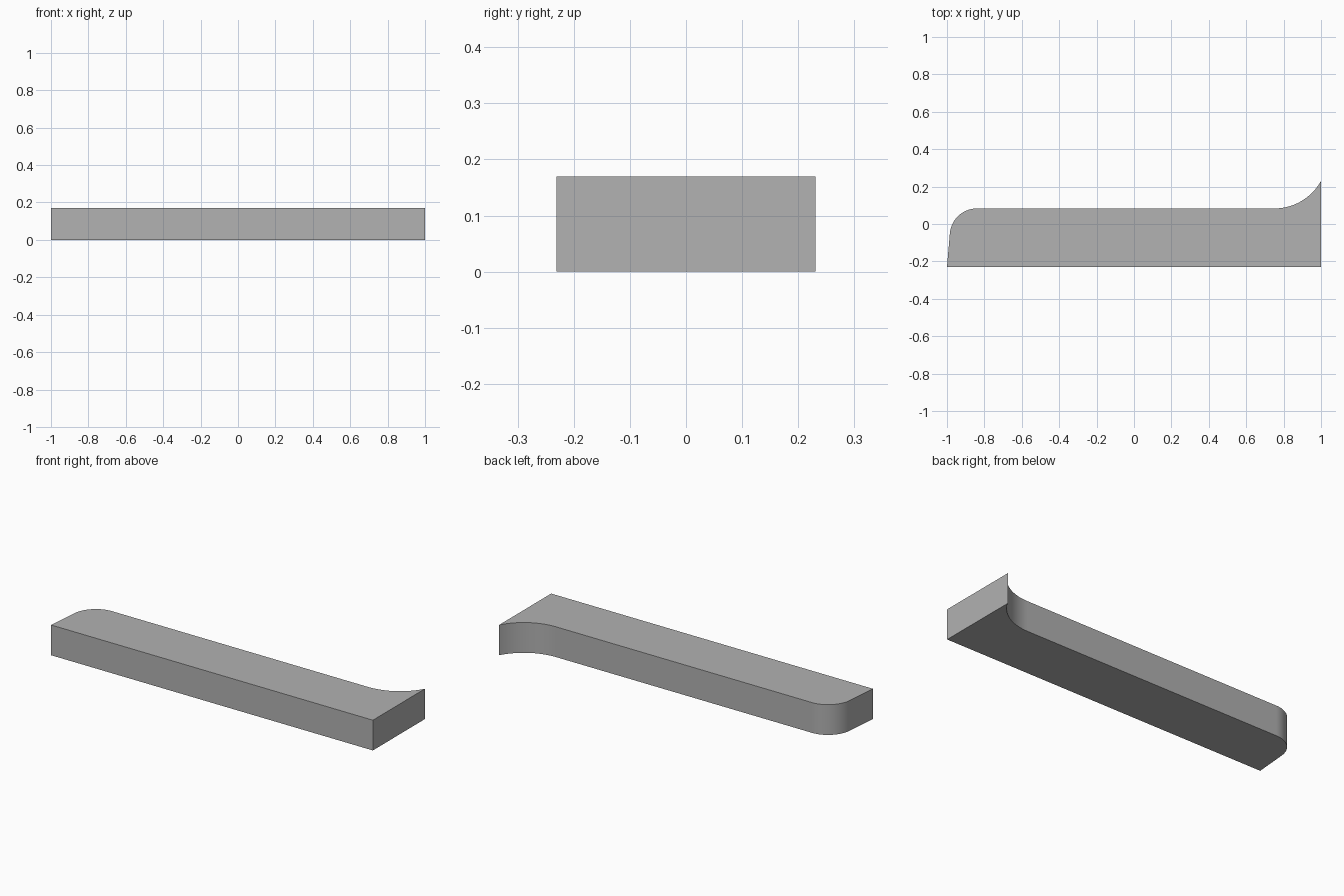
import bpy
import bmesh
from math import cos, sin, radians

cube = bpy.data.objects.get("Cube")
if cube:
    bpy.data.objects.remove(cube, do_unlink=True)

HEIGHT = 0.17
BACK, FRONT = 0.083, -0.231


def arc(cx, cy, r, start, end, steps=24):
    """Points along a circular arc, angles in degrees."""
    angles = [radians(start + (end - start) * i / steps) for i in range(steps + 1)]
    return [(cx + r * cos(a), cy + r * sin(a)) for a in angles]


# Plain grey material
grey = bpy.data.materials.new("plain grey")
grey.use_nodes = True
colour = (0.445, 0.445, 0.445, 1)
grey.diffuse_color = colour
grey.node_tree.nodes["Principled BSDF"].inputs["Base Color"].default_value = colour

# Outline: straight front, flared right end, rounded and slightly tapered left end
flare_r, round_r = 0.285, 0.145
outline = [(-1, FRONT), (1, FRONT), (1, 0.231)]
outline += arc(0.75, BACK + flare_r, flare_r, -28.7, -90)[1:]
outline += arc(-0.84, BACK - round_r, round_r, 90, 175)

# Extrude the outline into the bar
bm = bmesh.new()
base = bm.faces.new([bm.verts.new((x, y, 0)) for x, y in outline])
top = bmesh.ops.extrude_face_region(bm, geom=[base], use_keep_orig=True)
bmesh.ops.translate(bm, vec=(0, 0, HEIGHT),
                    verts=[v for v in top["geom"] if isinstance(v, bmesh.types.BMVert)])
bmesh.ops.recalc_face_normals(bm, faces=bm.faces)

mesh = bpy.data.meshes.new("curved_bar")
bm.to_mesh(mesh)
bm.free()
mesh.materials.append(grey)
bar = bpy.data.objects.new("curved_bar", mesh)
bpy.context.collection.objects.link(bar)

# Smooth the curved walls, keep the edges sharp
bpy.ops.object.select_all(action="DESELECT")
bar.select_set(True)
bpy.context.view_layer.objects.active = bar
bpy.ops.object.shade_smooth_by_angle(angle=radians(25))
